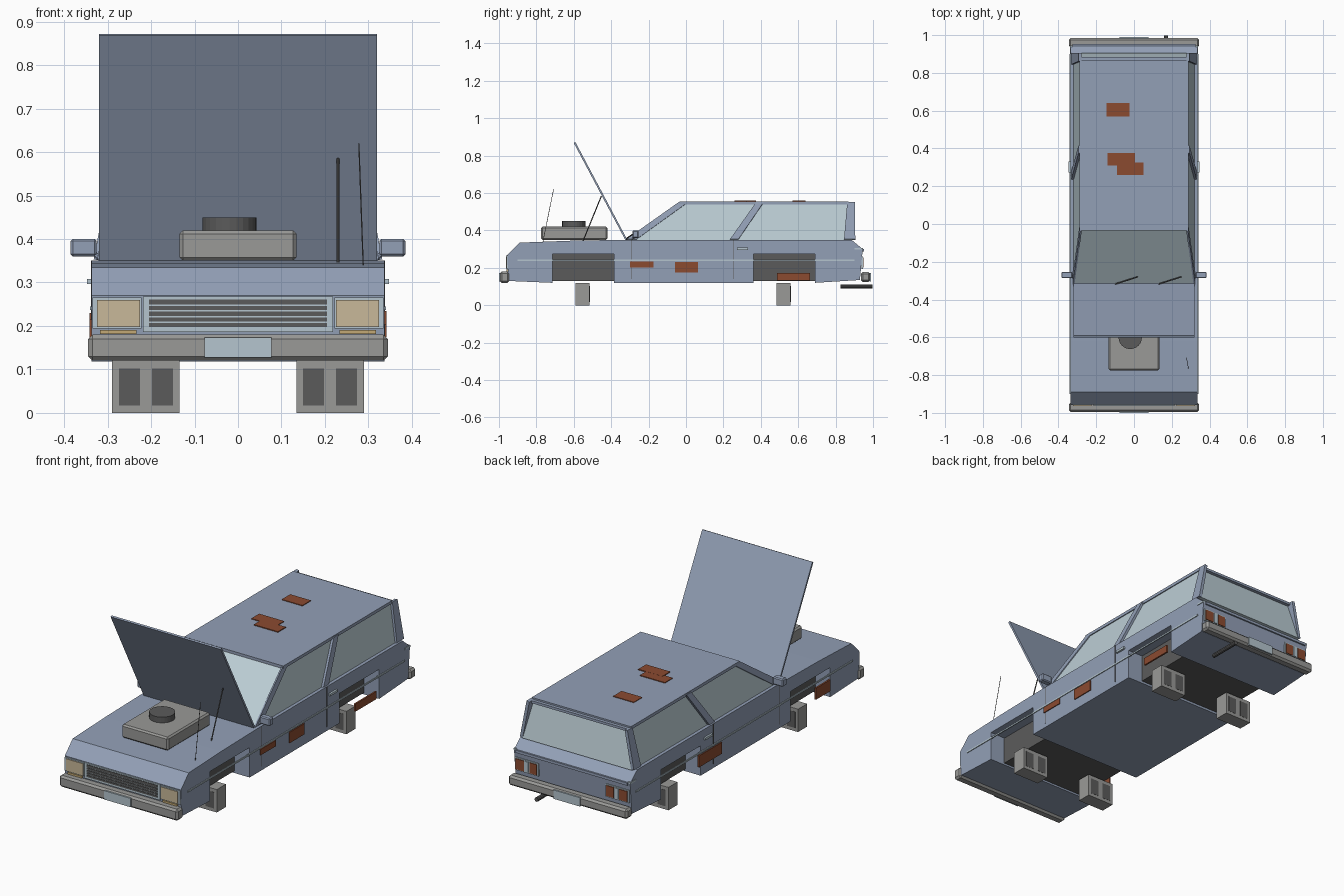
import bpy, bmesh
from mathutils import Vector

if "Cube" in bpy.data.objects:
    bpy.data.objects.remove(bpy.data.objects["Cube"])


def material(name, r, g, b):
    m = bpy.data.materials.new(name)
    m.use_nodes = True
    m.diffuse_color = (r, g, b, 1)
    m.node_tree.nodes["Principled BSDF"].inputs["Base Color"].default_value = (r, g, b, 1)
    return m


PAINT = material("faded blue paint", .29, .35, .47)
GREY = material("concrete grey", .32, .32, .31)
DARK = material("dark grey", .105, .105, .105)
GLASS = material("pale glass", .50, .61, .66)
TRIM = material("light trim", .46, .56, .62)
RUST = material("rust", .26, .07, .03)
LENS = material("cream lens", .58, .48, .32)
AMBER = material("amber lens", .55, .40, .18)


def finish(name, bm, mat, bevel=0):
    bmesh.ops.recalc_face_normals(bm, faces=bm.faces)
    me = bpy.data.meshes.new(name)
    bm.to_mesh(me)
    bm.free()
    me.materials.append(mat)
    ob = bpy.data.objects.new(name, me)
    bpy.context.collection.objects.link(ob)
    if bevel:
        mod = ob.modifiers.new("bevel", "BEVEL")
        mod.width, mod.segments = bevel, 1
    return ob


def box(name, mat, x, y, z, bevel=0):
    """Box from (low, high) ranges on each axis."""
    bm = bmesh.new()
    bmesh.ops.create_cube(bm, size=1)
    for v in bm.verts:
        v.co = [r[0] if c < 0 else r[1] for r, c in zip((x, y, z), v.co)]
    return finish(name, bm, mat, bevel)


def side_box(name, mat, s, x, y, z, bevel=0):
    return box(name, mat, sorted((s * x[0], s * x[1])), y, z, bevel)


def prism(name, mat, points, offset):
    """Extrude a flat polygon by an offset vector."""
    bm = bmesh.new()
    f = bm.faces.new([bm.verts.new(p) for p in points])
    g = bmesh.ops.extrude_face_region(bm, geom=[f])["geom"]
    bmesh.ops.translate(bm, vec=offset, verts=[e for e in g if isinstance(e, bmesh.types.BMVert)])
    return finish(name, bm, mat)


def rod(name, mat, a, b, r, sides=8):
    a, b = Vector(a), Vector(b)
    bm = bmesh.new()
    bmesh.ops.create_cone(bm, cap_ends=True, segments=sides, radius1=r, radius2=r, depth=(b - a).length)
    rot = (b - a).to_track_quat("Z", "Y")
    for v in bm.verts:
        v.co = rot @ v.co + (a + b) / 2
    ob = finish(name, bm, mat)
    return ob


# Lower body with wheel openings
profile = [(-.95, .13), (-.715, .12), (-.715, .275), (-.385, .275), (-.385, .118),
           (.36, .118), (.36, .275), (.69, .275), (.69, .12), (.93, .135),
           (.945, .3), (.885, .35), (-.32, .35), (-.62, .345), (-.89, .335), (-.955, .27)]
prism("lower_body", PAINT, [(-.337, y, z) for y, z in profile], (.674, 0, 0))
for n, y in (("front", (-.715, -.385)), ("rear", (.36, .69))):
    box(n + "_underbody", DARK, (-.25, .25), y, (.13, .274))

# Cabin glass
bm = bmesh.new()
bmesh.ops.create_cube(bm, size=1)
for v in bm.verts:
    top, back, s = v.co.z > 0, v.co.y > 0, (1 if v.co.x > 0 else -1)
    v.co = (s * (.282 if top else .32),
            (.865 if top else .905) if back else (-.03 if top else -.315),
            .545 if top else .349)
finish("cabin_glass", bm, GLASS)

# Roof and pillars
box("roof", PAINT, (-.288, .288), (-.035, .868), (.54, .556))
box("rear_roof_lip", PAINT, (-.28, .28), (.865, .885), (.535, .548))


def pillar(name, s, y0, w0, y1, w1, thick):
    pts = [(s * .315, y0, .35), (s * .315, y0 + w0, .35), (s * .277, y1 + w1, .548), (s * .277, y1, .548)]
    prism(name, PAINT, pts, (s * thick, 0, .003))


for s, n in ((1, "left"), (-1, "right")):
    pillar(n + "_front_pillar", s, -.32, .055, -.04, .05, .009)
    pillar(n + "_middle_pillar", s, .235, .045, .375, .04, .017)
    pillar(n + "_rear_pillar", s, .845, .06, .862, .042, .016)

# Raised hood, its prop and the aerial
prism("raised_hood", PAINT, [(-.32, -.325, .35), (.32, -.325, .35), (.32, -.6, .868), (-.32, -.6, .868)],
      (0, .009, .004))
rod("hood_prop", DARK, (.23, -.55, .345), (.23, -.452, .585), .003)
rod("aerial", DARK, (.288, -.765, .34), (.278, -.708, .62), .0015, 6)

# Air cleaner
box("air_box", GREY, (-.135, .135), (-.775, -.42), (.35, .42), .008)
rod("air_filter", DARK, (-.02, -.6, .419), (-.02, -.6, .45), .062, 24)

# Bumpers and number plates
for n, y, z, p in (("front", (-.995, -.945), (.12, .18), (-1, -.992)),
                   ("rear", (.935, .985), (.125, .177), (.982, .99))):
    box(n + "_bumper", GREY, (-.345, .345), y, z, .01)
    box(n + "_number_plate", TRIM, (-.077, .077), p, (.127, .173))

# Grille
box("grille_frame", TRIM, (-.218, .218), (-.960, -.952), (.186, .268))
for i in range(5):
    z = .197 + i * .0132
    box(f"grille_slot_{i + 1}", DARK, (-.205, .205), (-.963, -.957), (z, z + .0095 + .002 * (i > 3)))

for s, n in ((1, "left"), (-1, "right")):
    # Headlamps and indicators
    side_box(n + "_headlamp_frame", TRIM, s, (.222, .335), (-.959, -.951), (.194, .266))
    side_box(n + "_headlamp", LENS, s, (.226, .324), (-.963, -.955), (.198, .26))
    side_box(n + "_indicator", AMBER, s, (.233, .318), (-.961, -.95), (.181, .191))
    # Tail lamps
    side_box(n + "_tail_frame", TRIM, s, (.195, .33), (.938, .946), (.195, .262))
    for k, mat, x in (("inner", RUST, (.202, .245)), ("reversing", TRIM, (.252, .27)),
                      ("outer", RUST, (.277, .324))):
        side_box(f"{n}_{k}_tail_lamp", mat, s, x, (.942, .95), (.201, .256))
    # Side trim, door seams, handles and mirrors
    side_box(n + "_side_trim", TRIM, s, (.335, .341), (-.9, .9), (.237, .245))
    for k, y, z in (("front", -.29, (.14, .35)), ("rear", .255, (.14, .35))):
        side_box(f"{n}_{k}_door_seam", DARK, s, (.335, .3385), (y - .002, y + .002), z)
    side_box(n + "_door_handle", TRIM, s, (.335, .347), (.272, .332), (.296, .308))
    side_box(n + "_mirror", PAINT, s, (.325, .385), (-.287, -.253), (.36, .4), .005)
    rod(n + "_mirror_arm", PAINT, (s * .315, -.29, .352), (s * .335, -.27, .37), .006)
    side_box(n + "_bumper_end_trim", TRIM, s, (.325, .34), (.9, .945), (.297, .306))
    # Concrete support blocks with hollow cores
    for k, y in (("front", (-.59, -.515)), ("rear", (.485, .56))):
        side_box(f"{n}_{k}_block", GREY, s, (.135, .29), y, (0, .12))
        for j, x in enumerate(((.15, .198), (.226, .274))):
            side_box(f"{n}_{k}_block_core_{j + 1}", DARK, s, x, (y[0] - .001, y[1] + .001), (.017, .102))

# Tailgate ledge and seam
box("tailgate_ledge", PAINT, (-.325, .325), (.935, .952), (.288, .302))

# Wipers lying against the windscreen base
for n, x in (("left", .13), ("right", -.1)):
    rod(n + "_wiper", DARK, (x, -.318, .357), (x + .12, -.28, .383), .004, 6)

# Exhaust pipe
rod("exhaust_pipe", DARK, (.17, .825, .1), (.17, .998, .1), .011, 10)

# Rust patches on the roof and sides
for i, (x, y) in enumerate((((-.145, -.025), (.57, .64)), ((-.14, .005), (.31, .375)), ((-.09, .05), (.26, .325)))):
    box(f"roof_rust_{i + 1}", RUST, x, y, (.554, .5595 + i * .0005))
for i, (s, y, z) in enumerate(((1, (-.3, -.175), (.203, .234)), (1, (-.06, .065), (.175, .232)),
                               (1, (.487, .662), (.132, .172)), (-1, (.19, .38), (.17, .23)),
                               (-1, (-.71, -.59), (.155, .215)))):
    side_box(f"side_rust_{i + 1}", RUST, s, (.333, .342), y, z)
